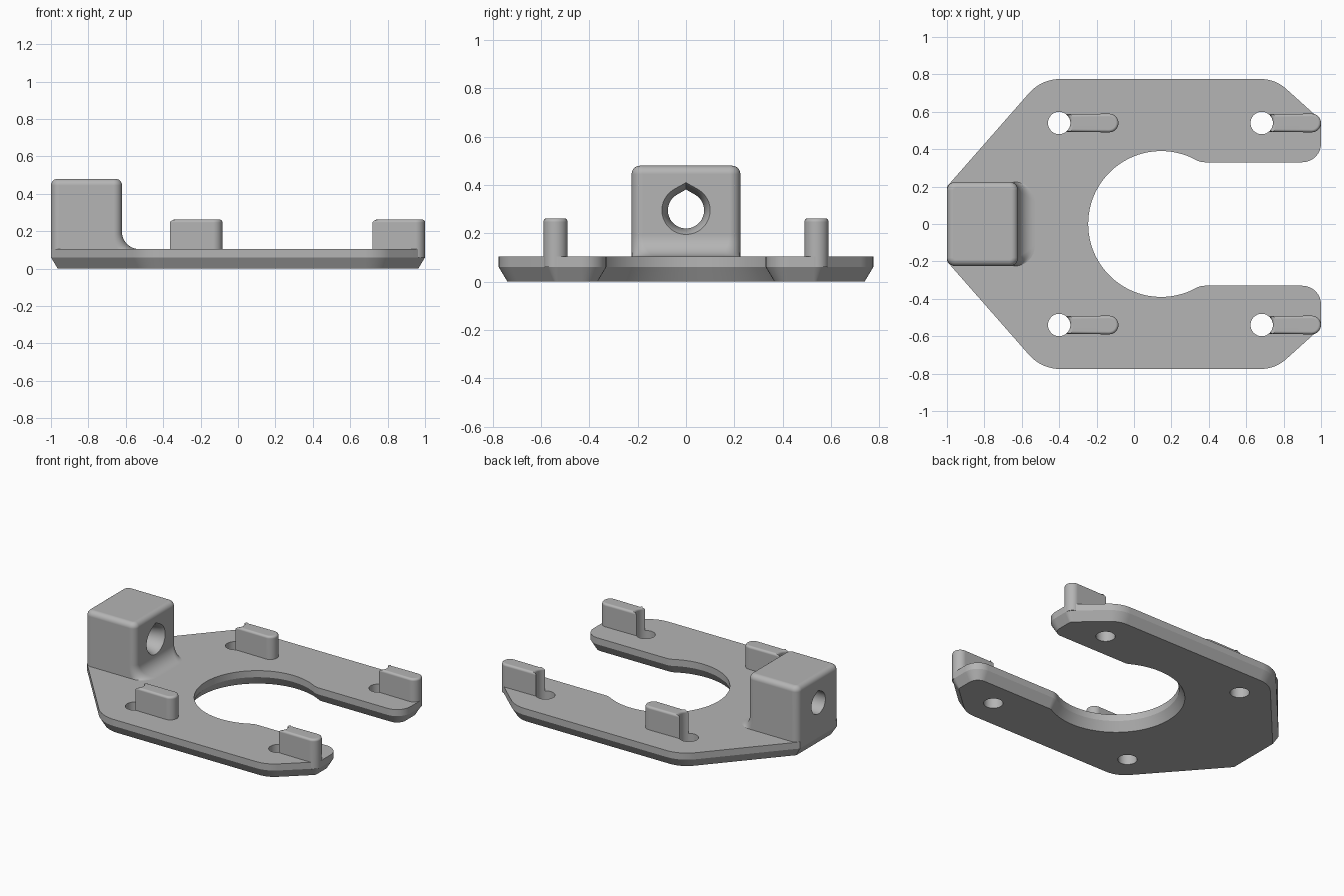
import bpy
import bmesh
from math import sin, cos, tan, pi, radians, atan2, sqrt
from mathutils import Vector

if "Cube" in bpy.data.objects:
    bpy.data.objects.remove(bpy.data.objects["Cube"], do_unlink=True)

grey = bpy.data.materials.new("plain grey")
grey.use_nodes = True
grey.diffuse_color = (0.46, 0.46, 0.46, 1)
grey.node_tree.nodes["Principled BSDF"].inputs["Base Color"].default_value = grey.diffuse_color


def arc(cx, cy, r, a0, a1, n):
    """Points on an arc, angles in degrees."""
    angles = [radians(a0 + (a1 - a0) * i / n) for i in range(n + 1)]
    return [(cx + r * cos(a), cy + r * sin(a)) for a in angles]


def rounded(corners, closed=True, n=8):
    """Round each (x, y, radius) corner of a path."""
    out = []
    for i, (x, y, r) in enumerate(corners):
        if r == 0 or (not closed and i in (0, len(corners) - 1)):
            out.append((x, y))
            continue
        p = Vector((x, y))
        a = (Vector(corners[i - 1][:2]) - p).normalized()
        b = (Vector(corners[(i + 1) % len(corners)][:2]) - p).normalized()
        half = a.angle(b) / 2
        centre = p + (a + b).normalized() * r / sin(half)
        start, end = p + a * r / tan(half) - centre, p + b * r / tan(half) - centre
        a0 = atan2(start.y, start.x)
        sweep = (atan2(end.y, end.x) - a0 + pi) % (2 * pi) - pi
        for k in range(n + 1):
            t = a0 + sweep * k / n
            out.append((centre.x + r * cos(t), centre.y + r * sin(t)))
    return out


def inset(points, d):
    """Mitred inward offset of a clockwise outline."""
    out = []
    for i, q in enumerate(points):
        p = Vector(q)
        e0 = (p - Vector(points[i - 1])).normalized()
        e1 = (Vector(points[(i + 1) % len(points)]) - p).normalized()
        n0, n1 = Vector((e0.y, -e0.x)), Vector((e1.y, -e1.x))
        out.append(tuple(p + (n0 + n1) * d / (1 + n0.dot(n1))))
    return out


def loft(name, rings, axis="z"):
    """Skin a stack of (outline, distance) rings along an axis and cap the ends."""
    bm = bmesh.new()
    loops = []
    for pts, d in rings:
        loops.append([bm.verts.new((u, v, d) if axis == "z" else (d, u, v)) for u, v in pts])
    n = len(loops[0])
    for lo, hi in zip(loops, loops[1:]):
        for i in range(n):
            j = (i + 1) % n
            bm.faces.new((lo[i], lo[j], hi[j], hi[i]))
    bm.faces.new(loops[0])
    bm.faces.new(loops[-1])
    bmesh.ops.recalc_face_normals(bm, faces=bm.faces)
    mesh = bpy.data.meshes.new(name)
    bm.to_mesh(mesh)
    bm.free()
    mesh.materials.append(grey)
    obj = bpy.data.objects.new(name, mesh)
    bpy.context.collection.objects.link(obj)
    return obj


def select(obj):
    bpy.ops.object.select_all(action="DESELECT")
    obj.select_set(True)
    bpy.context.view_layer.objects.active = obj


def cut(obj, cutter):
    mod = obj.modifiers.new("cut", "BOOLEAN")
    mod.operation, mod.solver, mod.object = "DIFFERENCE", "EXACT", cutter
    select(obj)
    bpy.ops.object.modifier_apply(modifier=mod.name)
    bpy.data.objects.remove(cutter, do_unlink=True)


def smooth(obj):
    select(obj)
    bpy.ops.object.shade_smooth_by_angle(angle=radians(30))
    mod = obj.modifiers.new("even shading", "WEIGHTED_NORMAL")
    mod.keep_sharp = True


TOP, CHAMFER = 0.105, 0.06
HOLE_R, TAB_R, TAB_Y = 0.06, 0.05, 0.54
HOLES = {"rear": -0.4, "tip": 0.683}

# Plate: forked outline with a round opening, chamfered underneath
open_x, open_r, prong_y, fil = 0.145, 0.39, 0.33, 0.1
fx = open_x + sqrt((open_r + fil) ** 2 - (prong_y + fil) ** 2)
meet = atan2(prong_y + fil, fx - open_x) * 180 / pi
half = rounded([(-1, 0.2, 0), (-0.495, 0.775, 0.22), (0.755, 0.775, 0.2),
                (1, 0.555, 0.06), (1, prong_y, 0.1), (fx, prong_y, 0)], closed=False)
half += arc(fx, prong_y + fil, fil, -90, meet - 180, 5)[1:]
half += arc(open_x, 0, open_r, meet, 180, 28)[1:]
outline = half + [(x, -y) for x, y in reversed(half[:-1])]
plate = loft("plate", [(inset(outline, 0.036), 0), (outline, CHAMFER), (outline, TOP)])
for x in HOLES.values():
    for side in (1, -1):
        ring = arc(x, side * TAB_Y, HOLE_R, 0, 348.75, 31)
        cut(plate, loft("hole_cutter", [(ring, -0.1), (ring, 0.2)]))
smooth(plate)

# Upright tabs: hollow end around the hole, round far end, softened top
for label, hx in HOLES.items():
    for side, word in ((1, "back"), (-1, "front")):
        cy = side * TAB_Y
        end_x = hx + 0.317
        pts = arc(hx, cy, HOLE_R, 52, -52, 8) + arc(end_x - TAB_R, cy, TAB_R, -90, 90, 14)
        soft = 0.015
        rings = [(pts, CHAMFER)]
        for k in range(5):
            t = pi / 2 * k / 4
            d = soft * (1 - cos(t))
            rings.append((inset(pts[::-1], d), 0.262 - soft + soft * sin(t)))
        rings[0] = (pts[::-1], CHAMFER)
        smooth(loft(f"{word}_{label}_tab", rings))


# Mounting block: rounded box flaring into the plate
def footprint(x1, r1, d=0.0):
    y, r = 0.225 - d, 0.045 - d
    return rounded([(-1 + d, -y, r), (-1 + d, y, r), (x1 - d, y, r1 - d), (x1 - d, -y, r1 - d)])


face_x, flare, soft = -0.62, 0.09, 0.035
rings = [(footprint(face_x + flare, 0.11), 0.07)]
for k in range(11):
    t = pi / 2 * (1 - k / 10)
    x = face_x + flare * (1 - cos(t))
    rings.append((footprint(x, 0.045 + 0.7 * (x - face_x)), TOP + flare * (1 - sin(t))))
for k in range(7):
    t = pi / 2 * k / 6
    rings.append((footprint(face_x, 0.045, soft * (1 - cos(t))), 0.48 - soft + soft * sin(t)))
block = loft("mounting_block", rings)


# Teardrop bore, wider at the inner face
def teardrop(r):
    return arc(0, 0.295, r, 120, 420, 30) + [(0, 0.295 + 1.15 * r)]


bore = [(-1.1, 0.075), (-0.7, 0.075), (-0.64, 0.088), (-0.62, 0.1), (-0.5, 0.1)]
cut(block, loft("bore_cutter", [(teardrop(r), x) for x, r in bore], axis="x"))
smooth(block)
